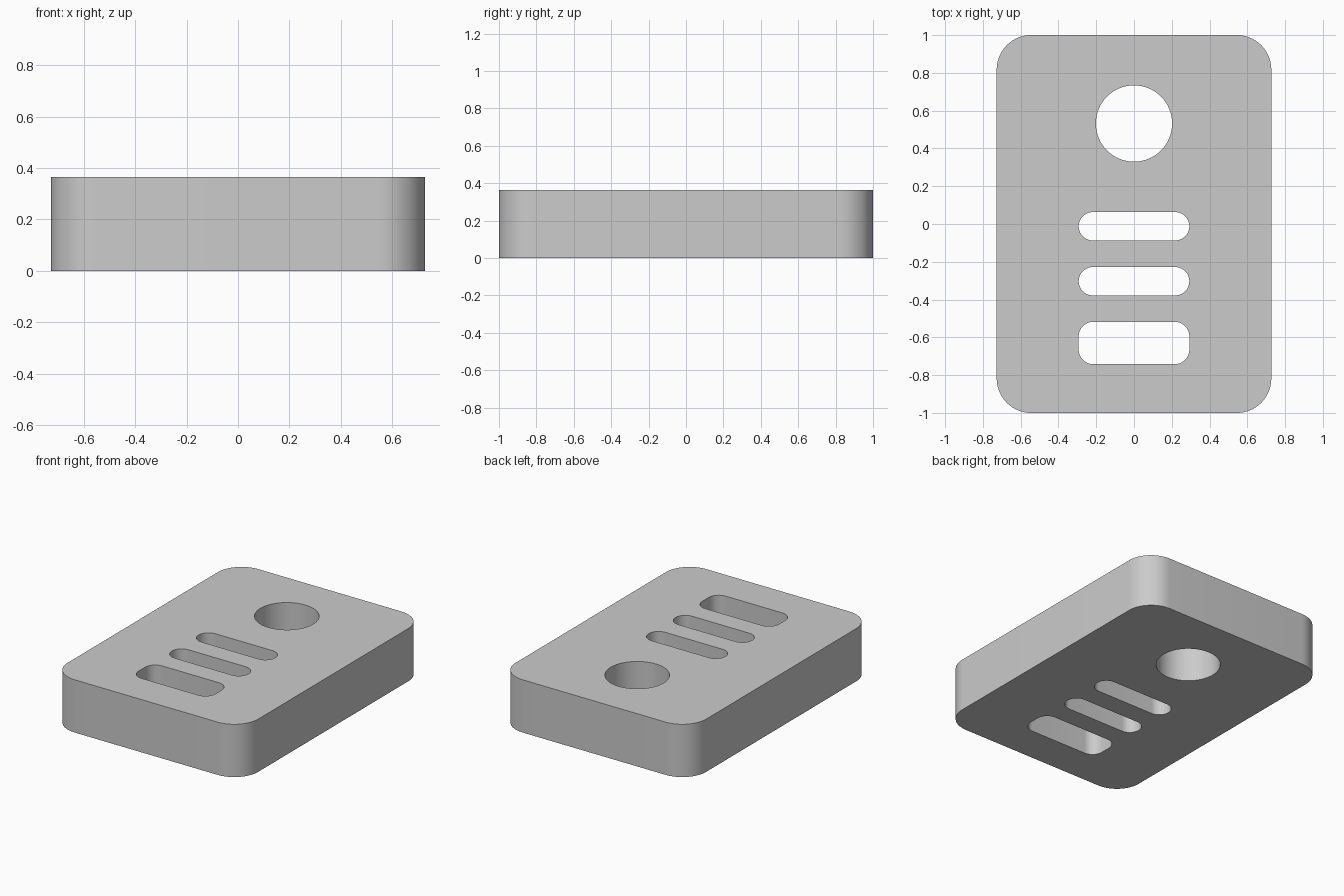
import bpy, bmesh
from math import sin, cos, pi

if "Cube" in bpy.data.objects:
    bpy.data.objects.remove(bpy.data.objects["Cube"])

HEIGHT = 0.364


def rounded_rect(cx, cy, hx, hy, r, seg):
    """Outline of a rounded rectangle; a circle when r equals hx and hy."""
    pts = []
    corners = [(1, 1), (-1, 1), (-1, -1), (1, -1)]
    for i, (sx, sy) in enumerate(corners):
        for k in range(seg + 1):
            a = (i + k / seg) * pi / 2
            p = (cx + sx * (hx - r) + r * cos(a), cy + sy * (hy - r) + r * sin(a))
            if not pts or max(abs(p[0] - pts[-1][0]), abs(p[1] - pts[-1][1])) > 1e-5:
                pts.append(p)
    if max(abs(pts[0][0] - pts[-1][0]), abs(pts[0][1] - pts[-1][1])) < 1e-5:
        pts.pop()
    return pts


# Outer plate, round hole and three slots
outlines = [
    rounded_rect(0, 0, 0.727, 1.0, 0.182, 16),
    rounded_rect(0, 0.532, 0.202, 0.202, 0.202, 16),
    rounded_rect(0, -0.012, 0.293, 0.075, 0.075, 10),
    rounded_rect(0, -0.303, 0.293, 0.075, 0.075, 10),
    rounded_rect(0, -0.630, 0.293, 0.112, 0.077, 10),
]

# Fill the profile with its holes and extrude it upward
bm = bmesh.new()
edges = []
for pts in outlines:
    vs = [bm.verts.new((x, y, 0)) for x, y in pts]
    edges += [bm.edges.new((vs[i - 1], vs[i])) for i in range(len(vs))]
bmesh.ops.triangle_fill(bm, edges=edges, use_beauty=True, normal=(0, 0, 1))
top = bmesh.ops.extrude_face_region(bm, geom=bm.faces[:], use_keep_orig=True)["geom"]
bmesh.ops.translate(bm, vec=(0, 0, HEIGHT),
                    verts=[g for g in top if isinstance(g, bmesh.types.BMVert)])
bmesh.ops.recalc_face_normals(bm, faces=bm.faces[:])

mesh = bpy.data.meshes.new("slotted_plate")
bm.to_mesh(mesh)
bm.free()
plate = bpy.data.objects.new("slotted_plate", mesh)
bpy.context.collection.objects.link(plate)

# Smooth rounded walls, sharp rims
bpy.context.view_layer.objects.active = plate
plate.select_set(True)
bpy.ops.object.shade_smooth_by_angle(angle=pi / 6)
